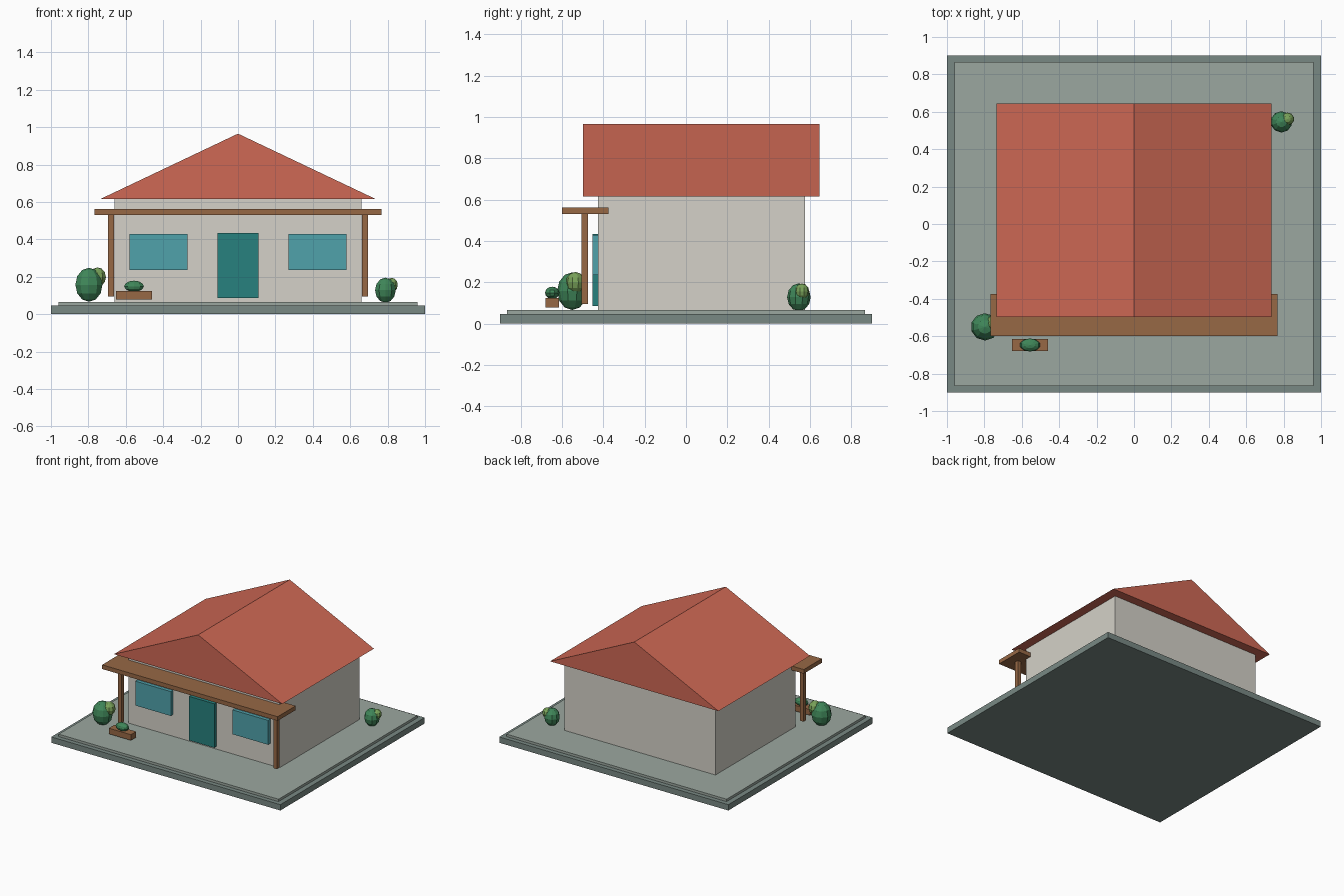
import bpy, bmesh
from mathutils import Matrix

if "Cube" in bpy.data.objects:
    bpy.data.objects.remove(bpy.data.objects["Cube"])

mats = {}


def paint(obj, name, rgb):
    if name not in mats:
        mats[name] = bpy.data.materials.new(name)
        mats[name].diffuse_color = (*rgb, 1)
    obj.data.materials.append(mats[name])


def make(name, bm, mat):
    bmesh.ops.recalc_face_normals(bm, faces=bm.faces)
    mesh = bpy.data.meshes.new(name)
    bm.to_mesh(mesh)
    bm.free()
    obj = bpy.data.objects.new(name, mesh)
    bpy.context.collection.objects.link(obj)
    paint(obj, *mat)
    return obj


def box(name, x, y, z, mat):
    """Box from (min, max) ranges."""
    bm = bmesh.new()
    size = [r[1] - r[0] for r in (x, y, z)]
    mid = [(r[0] + r[1]) / 2 for r in (x, y, z)]
    bmesh.ops.create_cube(bm, size=1, matrix=Matrix.LocRotScale(mid, None, size))
    return make(name, bm, mat)


def blob(name, centre, radii, mat):
    """Low-poly, flat-shaded foliage ball."""
    bm = bmesh.new()
    bmesh.ops.create_uvsphere(bm, u_segments=10, v_segments=6, radius=1,
                              matrix=Matrix.LocRotScale(centre, None, radii))
    return make(name, bm, mat)


STONE = ("stone", (0.19, 0.25, 0.23))
PAVING = ("paving", (0.33, 0.39, 0.35))
WALL = ("plaster", (0.66, 0.64, 0.58))
ROOF = ("roof_tile", (0.62, 0.14, 0.09))
WOOD = ("wood", (0.31, 0.14, 0.06))
DOOR = ("door_paint", (0.02, 0.22, 0.21))
GLASS = ("window_glass", (0.08, 0.36, 0.41))
LEAF = ("leaf", (0.05, 0.24, 0.10))
LIGHT_LEAF = ("light_leaf", (0.19, 0.36, 0.10))

# Ground plinth and paving
box("plinth", (-1, 1), (-0.9, 0.9), (0, 0.046), STONE)
box("paving", (-0.96, 0.96), (-0.865, 0.865), (0.046, 0.065), PAVING)

# House body
box("walls", (-0.66, 0.66), (-0.425, 0.575), (0.065, 0.615), WALL)

# Gabled roof: triangle profile extruded front to back
bm = bmesh.new()
gable = bm.faces.new([bm.verts.new((x, -0.497, z)) for x, z in
                      ((-0.735, 0.616), (0.735, 0.616), (0, 0.965))])
ext = bmesh.ops.extrude_face_region(bm, geom=[gable], use_keep_orig=True)
bmesh.ops.translate(bm, vec=(0, 1.142, 0),
                    verts=[v for v in ext["geom"] if isinstance(v, bmesh.types.BMVert)])
make("roof", bm, ROOF)

# Door, mirrored windows and porch posts
box("door", (-0.11, 0.11), (-0.453, -0.42), (0.086, 0.433), DOOR)
for side, s in (("left", -1), ("right", 1)):
    box(side + "_window", sorted((s * 0.27, s * 0.58)), (-0.453, -0.42), (0.236, 0.428), GLASS)
    box(side + "_porch_post", sorted((s * 0.664, s * 0.694)), (-0.505, -0.475), (0.094, 0.53), WOOD)

# Porch canopy
box("porch_canopy", (-0.766, 0.766), (-0.6, -0.375), (0.53, 0.563), WOOD)

# Planter with its plant
box("planter", (-0.652, -0.459), (-0.68, -0.615), (0.079, 0.124), WOOD)
blob("planter_plant", (-0.556, -0.647, 0.149), (0.055, 0.035, 0.03), LEAF)

# Bushes, each a large ball with a lighter small one
blob("front_bush", (-0.797, -0.55, 0.157), (0.076, 0.073, 0.091), LEAF)
blob("front_bush_tip", (-0.751, -0.535, 0.198), (0.047, 0.047, 0.052), LIGHT_LEAF)
blob("back_bush", (0.788, 0.546, 0.128), (0.058, 0.057, 0.067), LEAF)
blob("back_bush_tip", (0.821, 0.561, 0.156), (0.035, 0.035, 0.038), LIGHT_LEAF)

for m in bpy.data.materials:
    if m.users and not m.is_grease_pencil:
        m.use_nodes = True
        m.node_tree.nodes["Principled BSDF"].inputs["Base Color"].default_value = m.diffuse_color
